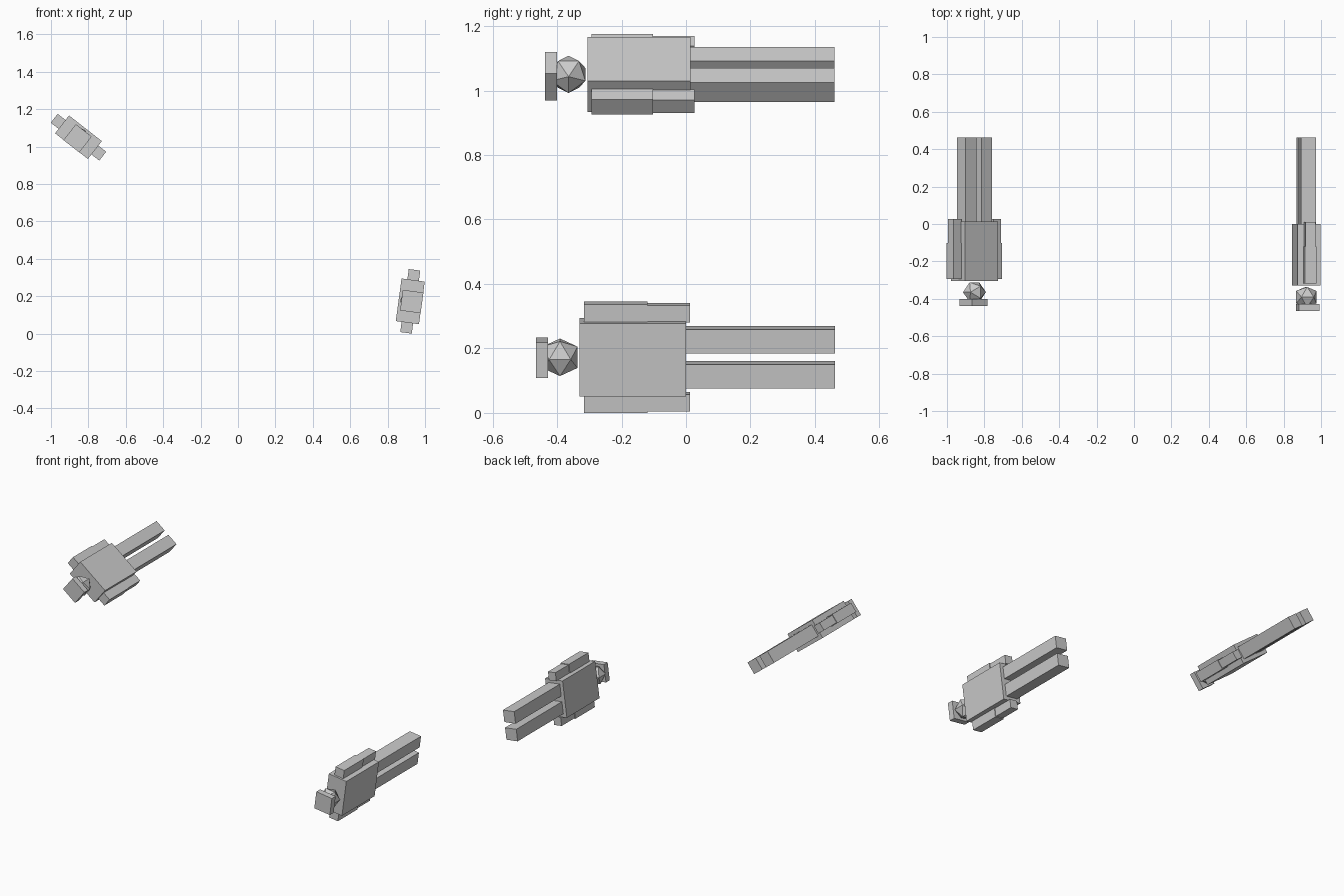
import bpy, bmesh
from math import radians, sqrt
from mathutils import Matrix, Vector

if "Cube" in bpy.data.objects:
    bpy.data.objects.remove(bpy.data.objects["Cube"])


def finish(name, bm, matrix):
    bmesh.ops.recalc_face_normals(bm, faces=bm.faces)
    mesh = bpy.data.meshes.new(name)
    bm.to_mesh(mesh)
    bm.free()
    obj = bpy.data.objects.new(name, mesh)
    bpy.context.collection.objects.link(obj)
    obj.matrix_world = matrix


def box(name, matrix, x, y, z):
    """Box from (min, max) ranges: x = depth, y = body length, z = body width."""
    bm = bmesh.new()
    bmesh.ops.create_cube(bm, size=1)
    for v in bm.verts:
        v.co = Vector([r[0] if c < 0 else r[1] for c, r in zip(v.co, (x, y, z))])
    finish(name, bm, matrix)


def icosahedron(name, matrix, centre, k):
    """Twenty-sided ball with an edge facing the shoulders."""
    p = k * (1 + sqrt(5)) / 2
    bm = bmesh.new()
    for a in (-1, 1):
        for b in (-1, 1):
            for co in ((0, a * p, b * k), (a * k, 0, b * p), (a * p, b * k, 0)):
                bm.verts.new(Vector(co) + Vector(centre))
    bmesh.ops.convex_hull(bm, input=bm.verts)
    finish(name, bm, matrix)


def figure(label, location, angle, scale):
    m = (Matrix.Translation(location) @ Matrix.Rotation(radians(angle), 4, 'Y')
         @ Matrix.Scale(scale, 4))
    # torso, head and flat hat
    box(label + "_torso", m, (-.0625, .0625), (-.33, 0), (-.115, .115))
    icosahedron(label + "_head", m, (0, -.391, 0), .0335)
    box(label + "_hat", m, (-.0475, .0635), (-.466, -.428), (-.0555, .0555))
    # mirrored limbs
    for side, s in (("left", 1), ("right", -1)):
        def span(a, b):
            return tuple(sorted((s * a, s * b)))
        box(f"{label}_{side}_upper_arm", m, (-.031, .031), (-.317, -.12), span(.115, .17))
        box(f"{label}_{side}_forearm", m, (-.0265, .0265), (-.12, .012), span(.113, .166))
        box(f"{label}_{side}_leg", m, (-.04, .04), (0, .462), span(.0175, .0925))


figure("lower_figure", (.921, 0, .1725), 7.7, 1)
figure("upper_figure", (-.853, .014, 1.05), 128, .968)
